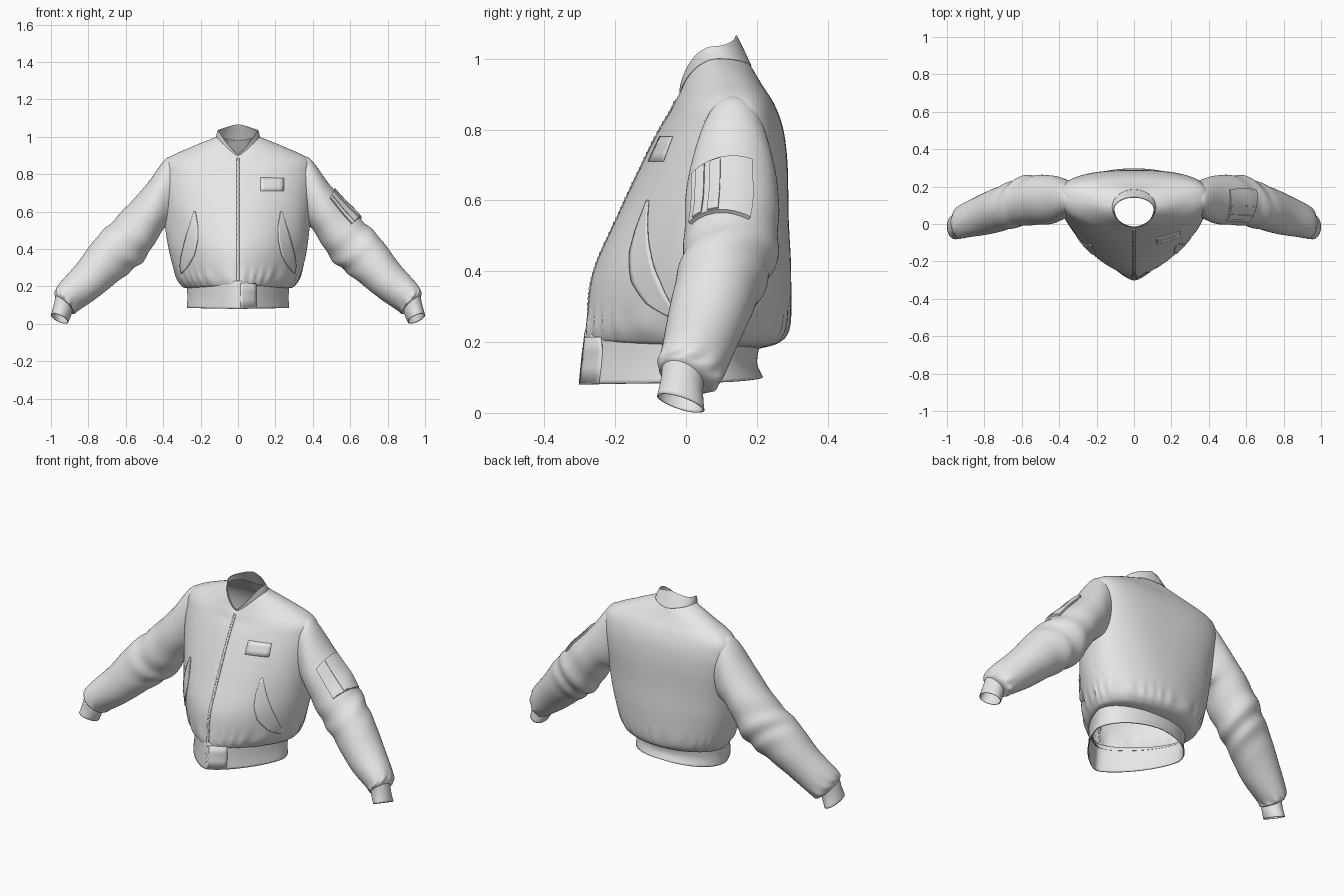
import bpy, bmesh
from math import sin, cos, pi, exp
from mathutils import Vector
from mathutils.bvhtree import BVHTree

if "Cube" in bpy.data.objects:
    bpy.data.objects.remove(bpy.data.objects["Cube"])

fabric = bpy.data.materials.new("light grey fabric")
fabric.use_nodes = True
fabric.diffuse_color = (0.8, 0.8, 0.8, 1)
bsdf = fabric.node_tree.nodes["Principled BSDF"]
bsdf.inputs["Base Color"].default_value = fabric.diffuse_color
bsdf.inputs["Roughness"].default_value = 0.7


def finish(name, bm, thick=0.0, angle=0.7):
    bmesh.ops.recalc_face_normals(bm, faces=bm.faces)
    mesh = bpy.data.meshes.new(name)
    bm.to_mesh(mesh)
    bm.free()
    mesh.materials.append(fabric)
    obj = bpy.data.objects.new(name, mesh)
    bpy.context.collection.objects.link(obj)
    bpy.ops.object.select_all(action="DESELECT")
    obj.select_set(True)
    bpy.context.view_layer.objects.active = obj
    bpy.ops.object.shade_smooth_by_angle(angle=angle)
    if thick:
        mod = obj.modifiers.new("thickness", "SOLIDIFY")
        mod.thickness = thick
        mod.offset = 0
    return obj


def grid(name, rows, closed=False, thick=0.0):
    """Skin rows of points with quads."""
    bm = bmesh.new()
    rows = [[bm.verts.new(p) for p in row] for row in rows]
    n = len(rows[0])
    for low, high in zip(rows, rows[1:]):
        for j in range(n if closed else n - 1):
            k = (j + 1) % n
            bm.faces.new((low[j], low[k], high[k], high[j]))
    return finish(name, bm, thick)


def sample(keys, t):
    """Smooth interpolation through a list of key sections."""
    i = min(int(t), len(keys) - 2)
    f = t - i
    pick = [keys[max(0, min(len(keys) - 1, i + d))] for d in (-1, 0, 1, 2)]
    return [b + 0.5 * f * (c - a + f * (2 * a - 5 * b + 4 * c - d + f * (3 * (b - c) + d - a)))
            for a, b, c, d in zip(*pick)]


def loft(name, keys, point, steps, sides, thick=0.0):
    count = (len(keys) - 1) * steps
    rows = [[point(keys, i / steps, 2 * pi * j / sides) for j in range(sides)]
            for i in range(count + 1)]
    return grid(name, rows, True, thick)


# Body sections: z front, side, back; half width; y front, middle, back; squareness front, back
BODY = [
    (.20, .19, .18, .265, -.27, .05, .20, 1.45, 2),
    (.215, .20, .20, .30, -.283, .07, .265, 1.5, 2),
    (.27, .26, .25, .335, -.28, .08, .293, 1.6, 2.1),
    (.40, .40, .40, .37, -.26, .09, .297, 1.65, 2.2),
    (.55, .55, .55, .39, -.195, .10, .29, 1.75, 2.4),
    (.70, .70, .70, .403, -.125, .12, .287, 1.85, 2.7),
    (.80, .80, .80, .403, -.075, .13, .275, 1.9, 2.9),
    (.85, .88, .87, .38, -.045, .13, .25, 1.85, 2.9),
    (.88, .945, .925, .25, -.03, .12, .215, 1.85, 2.5),
    (.90, 1.0, .98, .115, -.015, .09, .183, 1.9, 2),
]
BAND = [
    (.08, .085, .10, .27, -.30, .03, .215, 1.4, 2),
    (.15, .14, .14, .268, -.293, .04, .198, 1.4, 2),
    (.23, .20, .19, .27, -.283, .05, .205, 1.45, 2),
]
COLLAR = [
    BODY[-1],
    (.903, 1.017, 1.025, .112, -.016, .085, .162, 1.9, 2),
    (.907, 1.035, 1.066, .106, -.017, .08, .142, 2, 2),
]


def body_point(keys, t, a, folds=False):
    zf, zs, zb, w, yf, ym, yb, nf, nb = sample(keys, t)
    c, s = cos(a), sin(a)
    n = nf if s < 0 else nb
    r = (abs(c) ** n + abs(s) ** n) ** (-1 / n)
    start = zf if s < 0 else zb
    z = start + (zs - start) * min(1, abs(c * r)) ** 1.3
    if folds:
        hem = exp(-((z - .25) / .045) ** 2)
        r *= 1 + .012 * hem * sin(27 * a + 3 * sin(5 * a))
        mid = exp(-((z - .5) / .2) ** 2)
        r *= 1 + .008 * mid * sin(7 * a + 9 * z) * (1 - abs(s) ** 4)
    return Vector((w * c * r, ym + s * r * ((ym - yf) if s < 0 else (yb - ym)), z))


body = loft("jacket_body", BODY, lambda k, t, a: body_point(k, t, a, True), 8, 144)
band = loft("waistband", BAND, body_point, 4, 96, .006)
loft("collar", COLLAR, body_point, 6, 80, .004)

# Sleeve sections: upper edge x z, lower edge x z, y middle, half depth, tilt
SLEEVE = [
    (.30, .86, .30, .60, .135, .08, 0),
    (.38, .885, .35, .53, .135, .105, 0),
    (.50, .735, .40, .50, .13, .128, 0),
    (.65, .565, .50, .35, .125, .135, 0),
    (.765, .455, .61, .25, .09, .12, 0),
    (.87, .31, .74, .15, .05, .11, 0),
    (.965, .20, .85, .075, .018, .093, .015),
    (.98, .155, .875, .058, .003, .08, .025),
    (.965, .125, .89, .075, -.008, .055, .02),
]
CUFF = [
    (.972, .15, .885, .09, -.008, .058, .008),
    (.984, .10, .892, .05, -.012, .058, .014),
    (.998, .045, .91, .01, -.015, .065, .02),
]


def sleeve_point(keys, t, a, side=1, swell=1.0, folds=True):
    ux, uz, lx, lz, yc, yh, tilt = sample(keys, t)
    r = swell
    if folds:
        elbow = exp(-((t - 3.3) / .8) ** 2)
        wrist = exp(-((t - 6.6) / .5) ** 2)
        r += .05 * elbow * sin(8 * t + 3 * sin(a - .6)) * (.4 + .6 * sin(a / 2 + .4) ** 2)
        r += .04 * wrist * sin(9 * a + 3 * t)
        r += .02 * sin(2.6 * t + 2 * a)
    c, s = r * cos(a), r * sin(a)
    x = (ux + lx) / 2 + c * (ux - lx) / 2
    z = (uz + lz) / 2 + c * (uz - lz) / 2 - s * tilt
    return Vector((side * x, yc + s * yh, z))


for label, side in (("left", 1), ("right", -1)):
    loft(label + "_sleeve", SLEEVE,
         lambda k, t, a: sleeve_point(k, t, a, side), 12, 64)
    loft(label + "_cuff", CUFF,
         lambda k, t, a: sleeve_point(k, t, a, side, 1, False), 4, 48, .004)


# Utility pocket with two pen slots, wrapped on the left sleeve
def sleeve_patch(name, t0, t1, a0, a1, swell):
    def spot(i, j, size):
        f, a = min(12, max(0, i)) / 12, a0 + (a1 - a0) * min(12, max(0, j)) / 12
        return sleeve_point(SLEEVE, t0 + (t1 - t0) * f * (1 + .12 * a), a, 1, size)
    span = range(-1, 14)
    grid(name, [[spot(i, j, swell if 0 <= i <= 12 and 0 <= j <= 12 else .97)
                 for j in span] for i in span])


sleeve_patch("sleeve_pocket", 2.1, 3.02, -.95, .42, 1.09)
for i in range(2):
    sleeve_patch("pen_slot", 2.13, 3.0, -.8 + .35 * i, -.58 + .35 * i, 1.12)

# Surface lookup for parts laid on the front
trees = [BVHTree.FromPolygons([v.co for v in o.data.vertices],
                              [p.vertices for p in o.data.polygons]) for o in (body, band)]


def on_front(x, z, lift):
    hits = [tree.ray_cast(Vector((x, -2, z)), Vector((0, 1, 0))) for tree in trees]
    hit = min((h for h in hits if h[0]), key=lambda h: h[0].y)
    normal = hit[1] if hit[1].y < 0 else -hit[1]
    return hit[0] + normal * lift


def plate(name, outline, lift, thick, cols=6, steps=3):
    """Lay a thin plate on the front; outline lists x start, x end, z."""
    rows = []
    for i in range((len(outline) - 1) * steps + 1):
        k = min(i // steps, len(outline) - 2)
        f = i / steps - k
        x0, x1, z = [p + (q - p) * f for p, q in zip(outline[k], outline[k + 1])]
        rows.append([on_front(x0 + (x1 - x0) * j / cols, z, lift) for j in range(cols + 1)])
    return grid(name, rows, False, thick)


# Slanted hand pockets, chest patch, band tab
for label, side in (("left", 1), ("right", -1)):
    lens = [(.297, .303, .27), (.262, .308, .31), (.23, .30, .37),
            (.213, .28, .45), (.213, .258, .52), (.226, .234, .60)]
    plate(label + "_hand_pocket", [(side * a, side * b, z) for a, b, z in lens], .003, .005)
plate("chest_patch", [(.12, .245, .71), (.12, .245, .78)], .001, .002)
plate("band_tab", [(.012, .095, .086), (.012, .095, .215)], .003, .005)

# Front zip: tape and staggered teeth
plate("zip_tape", [(-.007, .007, .09), (-.007, .007, .885)], .001, .003, 2, 40)
bm = bmesh.new()
for i in range(56):
    z = .095 + i * .0142
    made = bmesh.ops.create_cube(bm, size=.006)["verts"]
    spot = on_front(0, z, .001) + Vector((.003 * (-1) ** i, 0, 0))
    bmesh.ops.translate(bm, verts=made, vec=spot)
finish("zip_teeth", bm, angle=.3)
